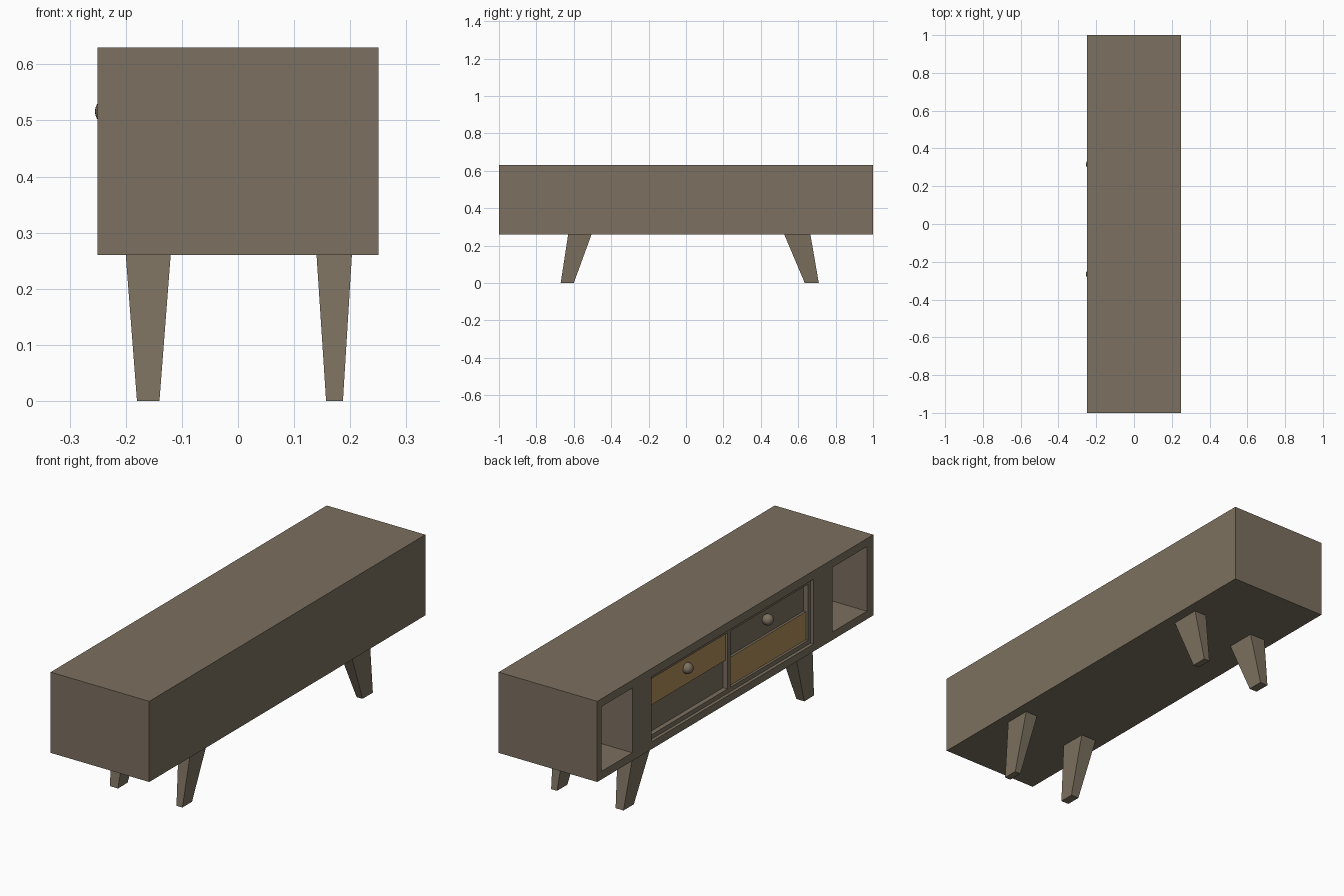
import bpy, bmesh

if "Cube" in bpy.data.objects:
    bpy.data.objects.remove(bpy.data.objects["Cube"], do_unlink=True)


def material(name, color):
    m = bpy.data.materials.new(name)
    m.use_nodes = True
    m.diffuse_color = (*color, 1)
    bsdf = next(n for n in m.node_tree.nodes if n.type == 'BSDF_PRINCIPLED')
    bsdf.inputs["Base Color"].default_value = (*color, 1)
    return m


wood = material("grey brown wood", (0.20, 0.163, 0.115))
gold = material("golden wood", (0.43, 0.27, 0.105))


def tapered_box(name, bottom, top, z, mats=(wood,)):
    """Box between two rectangles, each given as ((x0, x1), (y0, y1))."""
    bm = bmesh.new()
    rings = []
    for (xs, ys), h in zip((bottom, top), z):
        corners = [(xs[0], ys[0]), (xs[1], ys[0]), (xs[1], ys[1]), (xs[0], ys[1])]
        rings.append([bm.verts.new((x, y, h)) for x, y in corners])
    low, high = rings
    bm.faces.new(low[::-1])
    bm.faces.new(high)
    for i in range(4):
        j = (i + 1) % 4
        bm.faces.new((low[i], low[j], high[j], high[i]))
    bm.normal_update()
    mesh = bpy.data.meshes.new(name)
    bm.to_mesh(mesh)
    bm.free()
    for m in mats:
        mesh.materials.append(m)
    obj = bpy.data.objects.new(name, mesh)
    bpy.context.collection.objects.link(obj)
    return obj


def box(name, x, y, z, mats=(wood,)):
    return tapered_box(name, (x, y), (x, y), z, mats)


# Cabinet body, open towards -x
FACE = -0.25
cabinet = box("cabinet", (FACE, 0.25), (-1, 1), (0.26, 0.63))


def cut(x_end, y, z):
    cutter = box("cutter", (FACE - 0.1, x_end), y, z)
    cutter.hide_render = True
    mod = cabinet.modifiers.new("opening", 'BOOLEAN')
    mod.operation = 'DIFFERENCE'
    mod.solver = 'EXACT'
    mod.object = cutter
    bpy.context.view_layer.objects.active = cabinet
    bpy.ops.object.modifier_apply(modifier=mod.name)
    bpy.data.objects.remove(cutter, do_unlink=True)


# Open shelves at both ends
cut(0.22, (0.746, 0.97), (0.297, 0.593))
cut(0.22, (-0.953, -0.706), (0.297, 0.593))

# Stepped recess with two bays beside a centre post
left_bay, right_bay = (0.035, 0.588), (-0.548, 0.012)
low, middle, high = 0.314, 0.4425, 0.571
bay_back = FACE + 0.037
cut(FACE + 0.015, (-0.568, 0.608), (0.294, 0.591))
for bay in (left_bay, right_bay):
    cut(bay_back, bay, (low, high))

# Drawer fronts, golden on the outward face only
for name, bay, z in (("upper_drawer_front", left_bay, (middle, high)),
                     ("lower_drawer_front", right_bay, (low, middle))):
    panel = box(name, (FACE + 0.026, bay_back), bay, z, (wood, gold))
    for face in panel.data.polygons:
        if face.normal.x < -0.9:
            face.material_index = 1

# Round knobs
for name, y in (("left_knob", 0.317), ("right_knob", -0.265)):
    bpy.ops.mesh.primitive_uv_sphere_add(segments=24, ring_count=12, radius=0.025,
                                         location=(FACE + 0.02, y, 0.516))
    knob = bpy.context.object
    knob.name = name
    knob.data.materials.append(wood)
    bpy.ops.object.shade_smooth_by_angle()

# Splayed, tapered legs: foot range and top range on each axis
leg_x = {"right": ((-0.18, -0.14), (-0.20, -0.12)),
         "left": ((0.157, 0.187), (0.14, 0.203))}
leg_y = {"front": ((-0.67, -0.60), (-0.63, -0.505)),
         "back": ((0.635, 0.71), (0.525, 0.665))}
for side, (foot_x, top_x) in leg_x.items():
    for end, (foot_y, top_y) in leg_y.items():
        tapered_box(f"{end}_{side}_leg", (foot_x, foot_y), (top_x, top_y), (0, 0.26))
